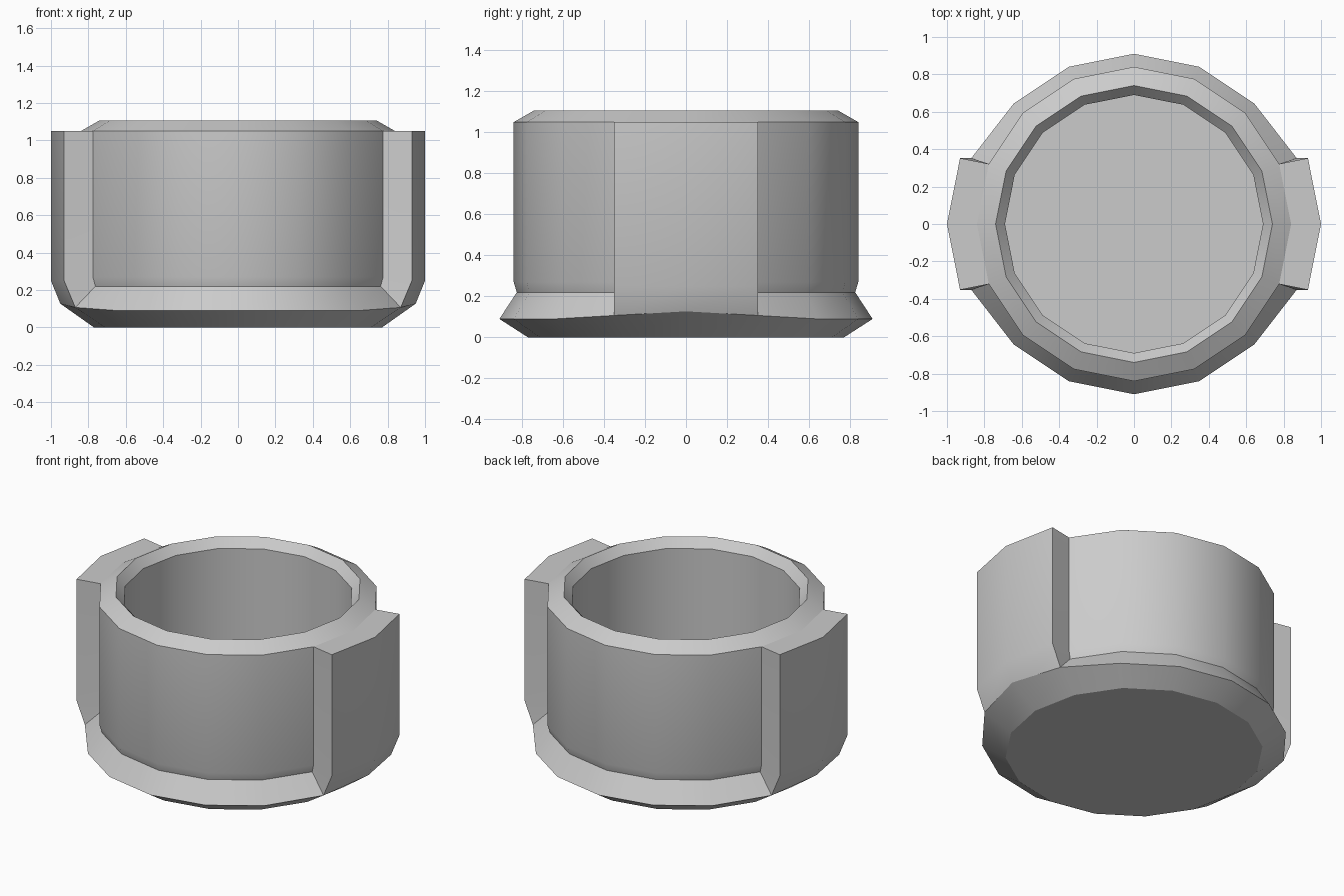
import bpy, bmesh, math

if "Cube" in bpy.data.objects:
    bpy.data.objects.remove(bpy.data.objects["Cube"])

N = 16
# (radius, z) rings: base, flared foot, neck, wall, rim, inner wall, floor
PROFILE = [(0.77, 0), (0.91, 0.09), (0.825, 0.22), (0.84, 0.27), (0.84, 1.05),
           (0.74, 1.107), (0.69, 1.05), (0.69, 0.08)]
FOOT, NECK, WALL, TOP = 1, 2, 3, 4

bm = bmesh.new()
rings = [[bm.verts.new((r * math.cos(2 * math.pi * i / N),
                        r * math.sin(2 * math.pi * i / N), z)) for i in range(N)]
         for r, z in PROFILE]

# Lug sectors lie either side of +x and -x
LUG_SECTORS = {N - 1, 0, N // 2 - 1, N // 2}

# Cup body, left open where the lugs replace the wall
bm.faces.new(reversed(rings[0]))
bm.faces.new(rings[-1])
for k in range(len(rings) - 1):
    for i in range(N):
        if FOOT <= k < TOP and i in LUG_SECTORS:
            continue
        j = (i + 1) % N
        bm.faces.new((rings[k][i], rings[k][j], rings[k + 1][j], rings[k + 1][i]))

# Two side lugs running from the foot up to the rim
for c, s in ((0, 1), (N // 2, -1)):
    ids = [(c - 1) % N, c, (c + 1) % N]
    low, high = [], []
    for n, i in enumerate(ids):
        y = (n - 1) * s * 0.352
        mid = n == 1
        rings[FOOT][i].co = (s * (0.95 if mid else 0.87), y, 0.127 if mid else 0.107)
        x = s * (1.0 if mid else 0.93)
        low.append(bm.verts.new((x, y, 0.25)))
        high.append(bm.verts.new((x, y, 1.05)))
    for n in range(2):
        a, b = ids[n], ids[n + 1]
        bm.faces.new((rings[FOOT][a], rings[FOOT][b], low[n + 1], low[n]))
        bm.faces.new((low[n], low[n + 1], high[n + 1], high[n]))
        bm.faces.new((high[n], high[n + 1], rings[TOP][b], rings[TOP][a]))
    for n in (0, 2):
        i = ids[n]
        bm.faces.new((rings[FOOT][i], low[n], rings[WALL][i], rings[NECK][i]))
        bm.faces.new((low[n], high[n], rings[TOP][i], rings[WALL][i]))

# Drop the unused verts behind the lugs and fix normals
bmesh.ops.delete(bm, geom=[v for v in bm.verts if not v.link_faces], context='VERTS')
bmesh.ops.recalc_face_normals(bm, faces=bm.faces)
mesh = bpy.data.meshes.new("lugged_cup")
bm.to_mesh(mesh)
bm.free()
cup = bpy.data.objects.new("lugged_cup", mesh)
bpy.context.collection.objects.link(cup)
bpy.context.view_layer.objects.active = cup
cup.select_set(True)
bpy.ops.object.shade_smooth_by_angle(angle=math.radians(30))
